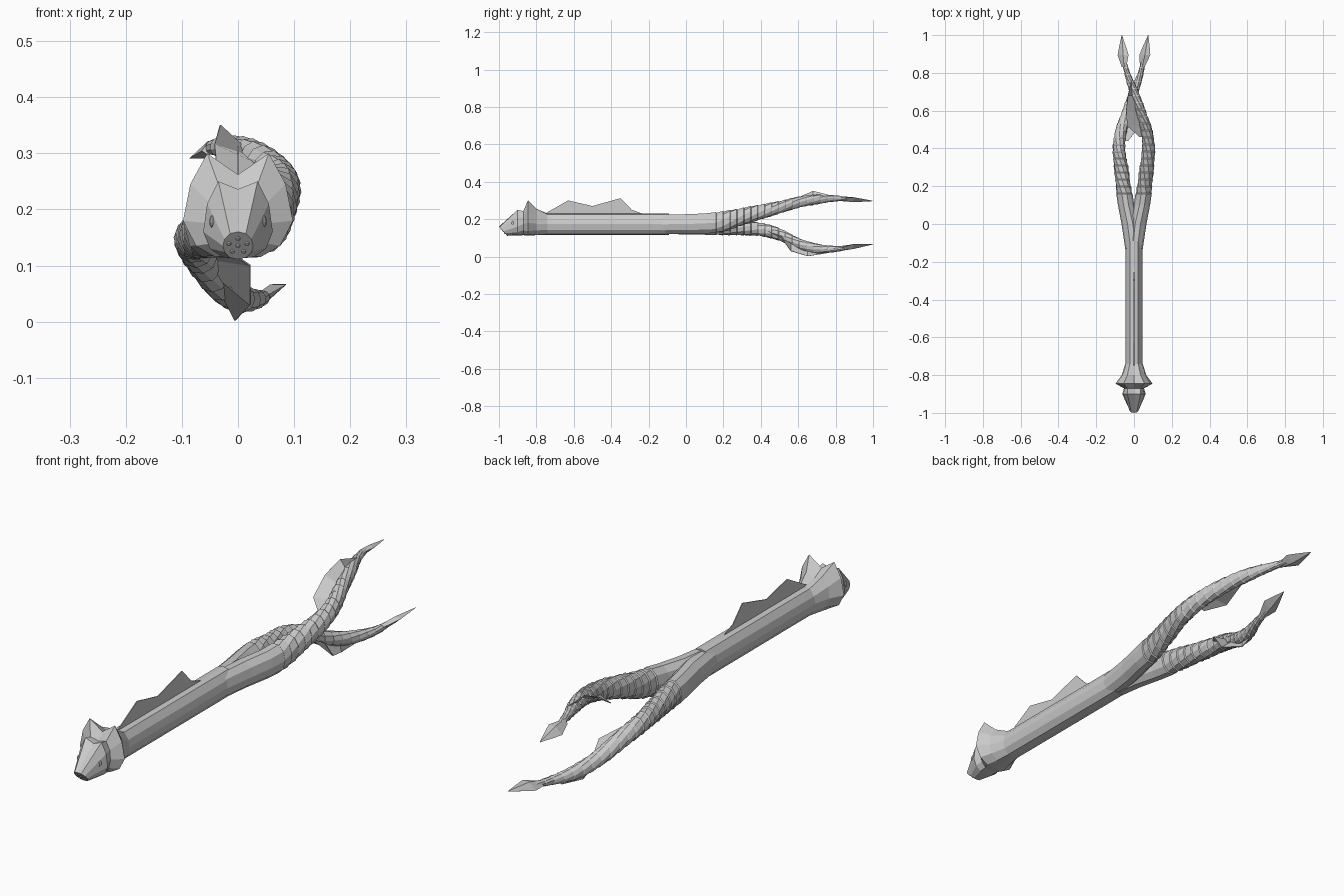
import bpy, bmesh, math
from mathutils import Vector

if "Cube" in bpy.data.objects:
    bpy.data.objects.remove(bpy.data.objects["Cube"])


def make(name, verts, faces, thickness=0):
    me = bpy.data.meshes.new(name)
    me.from_pydata([tuple(v) for v in verts], [], faces)
    bm = bmesh.new()
    bm.from_mesh(me)
    bmesh.ops.recalc_face_normals(bm, faces=bm.faces)
    bm.to_mesh(me)
    bm.free()
    ob = bpy.data.objects.new(name, me)
    bpy.context.collection.objects.link(ob)
    if thickness:
        mod = ob.modifiers.new("thickness", 'SOLIDIFY')
        mod.thickness = thickness
        mod.offset = 0
    return ob


def loft(name, rings):
    n = len(rings[0])
    faces = [(r * n + i, r * n + (i + 1) % n, (r + 1) * n + (i + 1) % n, (r + 1) * n + i)
             for r in range(len(rings) - 1) for i in range(n)]
    last = (len(rings) - 1) * n
    faces += [tuple(range(n)), tuple(range(last, last + n))]
    return make(name, [v for r in rings for v in r], faces)


def ribbon(name, inner, outer):
    n = len(inner)
    return make(name, inner + outer, [(i, i + 1, n + i + 1, n + i) for i in range(n - 1)], 0.003)


def mirrored(half, y):
    # half outline runs top centre to bottom centre; y may depend on z
    pts = half + [(-x, z) for x, z in half[-2:0:-1]]
    return [(x, y(z) if callable(y) else y, z) for x, z in pts]


def spline(keys, y):
    # Catmull-Rom through keys whose first value is y
    i = max(j for j in range(len(keys) - 1) if keys[j][0] <= y or j == 0)
    a, b = keys[max(i - 1, 0)], keys[i]
    c, d = keys[i + 1], keys[min(i + 2, len(keys) - 1)]
    t = (y - b[0]) / (c[0] - b[0])
    out = []
    for k in range(1, len(b)):
        m0 = (c[k] - a[k]) / (c[0] - a[0]) * (c[0] - b[0])
        m1 = (d[k] - b[k]) / (d[0] - b[0]) * (c[0] - b[0])
        out.append((2*t**3 - 3*t*t + 1) * b[k] + (t**3 - 2*t*t + t) * m0
                   + (3*t*t - 2*t**3) * c[k] + (t**3 - t*t) * m1)
    return out


# Body, flared collar and snouted head as one loft
trunk = [(0, .23), (.022, .226), (.04, .2), (.046, .173), (.04, .142), (.022, .12), (0, .115)]
throat = [(0, .238), (.035, .255), (.06, .22), (.065, .175), (.055, .14), (.03, .116), (0, .114)]
collar = [(0, .262), (.055, .30), (.085, .245), (.098, .18), (.075, .135), (.04, .115), (0, .113)]
neck = [(0, .235), (.034, .242), (.05, .21), (.053, .175), (.046, .14), (.028, .117), (0, .114)]
face = [(0, .236), (.035, .25), (.055, .21), (.062, .16), (.05, .13), (.028, .115), (0, .113)]
nose = [(0, .16), (.014, .157), (.024, .147), (.027, .135), (.024, .124), (.014, .114), (0, .111)]
loft("body_and_head", [
    mirrored(nose, lambda z: -1 + (.16 - z) * .9),
    mirrored(face, -.9), mirrored(neck, -.87), mirrored(collar, -.845),
    mirrored(throat, -.8), mirrored(trunk, -.74), mirrored(trunk, -.09)])

# Dorsal fin
top = [(-.75, .232), (-.63, .30), (-.5, .27), (-.35, .312), (-.29, .25), (-.235, .23)]
ribbon("dorsal_fin", [(0, y, .222) for y, z in top], [(0, y, z) for y, z in top])

# Eyes
for side in (-1, 1):
    bpy.ops.mesh.primitive_uv_sphere_add(segments=8, ring_count=6, radius=1,
                                         location=(side * .046, -.926, .178))
    eye = bpy.context.object
    eye.name = "eye"
    eye.scale = (.005, .009, .011)

# Nose studs: one in the middle and five around
normal = Vector((0, -.74, -.67))
up = Vector((0, -.67, .74))
centre = Vector((0, -.978, .135))
for i in range(6):
    a = math.pi / 2 + i * math.tau / 5
    r = .017 if i < 5 else 0
    pos = centre + r * (math.cos(a) * Vector((1, 0, 0)) + math.sin(a) * up)
    bpy.ops.mesh.primitive_cone_add(vertices=8, radius1=.0055, radius2=.003, depth=.005, location=pos,
                                    rotation=normal.to_track_quat('Z', 'Y').to_euler())
    bpy.context.object.name = "nose_stud"

# Twin tails: keys are y, x, z, half width, half height
upper = [(-.14, .004, .172, .041, .054), (0, .02, .174, .046, .055), (.1, .042, .177, .043, .056),
         (.2, .056, .187, .04, .055), (.3, .068, .213, .038, .047), (.4, .077, .238, .034, .04),
         (.5, .066, .263, .031, .034), (.6, .034, .29, .028, .03), (.7, 0, .305, .025, .026),
         (.8, -.036, .311, .016, .016), (.87, -.053, .308, .011, .01)]
lower = [(-.14, -.004, .172, .041, .054), (0, -.02, .17, .046, .054), (.1, -.042, .167, .043, .053),
         (.2, -.056, .163, .04, .048), (.3, -.068, .153, .038, .04), (.4, -.08, .145, .033, .036),
         (.5, -.067, .118, .031, .034), (.6, -.034, .07, .028, .03), (.7, 0, .043, .025, .026),
         (.8, .036, .04, .016, .016), (.87, .05, .048, .011, .01)]


def tail(name, keys, turn):
    rings = []

    def ring(y, grow, twist):
        x, z, rx, rz = spline(keys, y)
        rings.append([(x + grow * rx * math.cos(twist + k * math.tau / 10), y,
                       z + grow * rz * math.sin(twist + k * math.tau / 10)) for k in range(10)])

    for y in (-.14, 0, .1):
        ring(y, 1, 0)
    # overlapping scale bands, each one turned a little further
    for i in range(19):
        y = .16 + i * .037
        ring(y, 1.05, turn * i * .2)
        ring(y + .004, .97, turn * i * .2)
    ring(.87, 1, turn * 3.8)
    loft(name, rings)


def leaf(name, x, z, tip, s):
    # diamond-section blade, slightly tilted
    rings = []
    for y, t, w, h in ((.83, -.25, .012, .013), (.895, .3, .029, .013), (.94, .6, .018, .008), (1, 1, .001, .001)):
        cx, cz = x + (tip[0] - x) * t, z + (tip[1] - z) * t
        rings.append([(cx + w, y, cz + w * .45 * s), (cx, y, cz + h),
                      (cx - w, y, cz - w * .45 * s), (cx, y, cz - h)])
    loft(name, rings)


tail("upper_tail", upper, 1)
tail("lower_tail", lower, 1)
leaf("upper_tail_tip", -.055, .307, (-.064, .297), 1)
leaf("lower_tail_tip", .05, .048, (.075, .066), 1)

# Side fins where the tails cross
for name, keys, outer in (
        ("upper_tail_fin", upper, [(.03, .46, .235), (-.036, .52, .26), (-.042, .6, .315),
                                   (-.032, .68, .35), (-.015, .76, .33)]),
        ("lower_tail_fin", lower, [(-.03, .44, .135), (.022, .51, .1), (.022, .56, .03),
                                   (-.005, .65, .002), (.01, .76, .019)])):
    inner = [(*spline(keys, p[1])[:1], p[1], spline(keys, p[1])[1]) for p in outer]
    ribbon(name, inner, outer)
